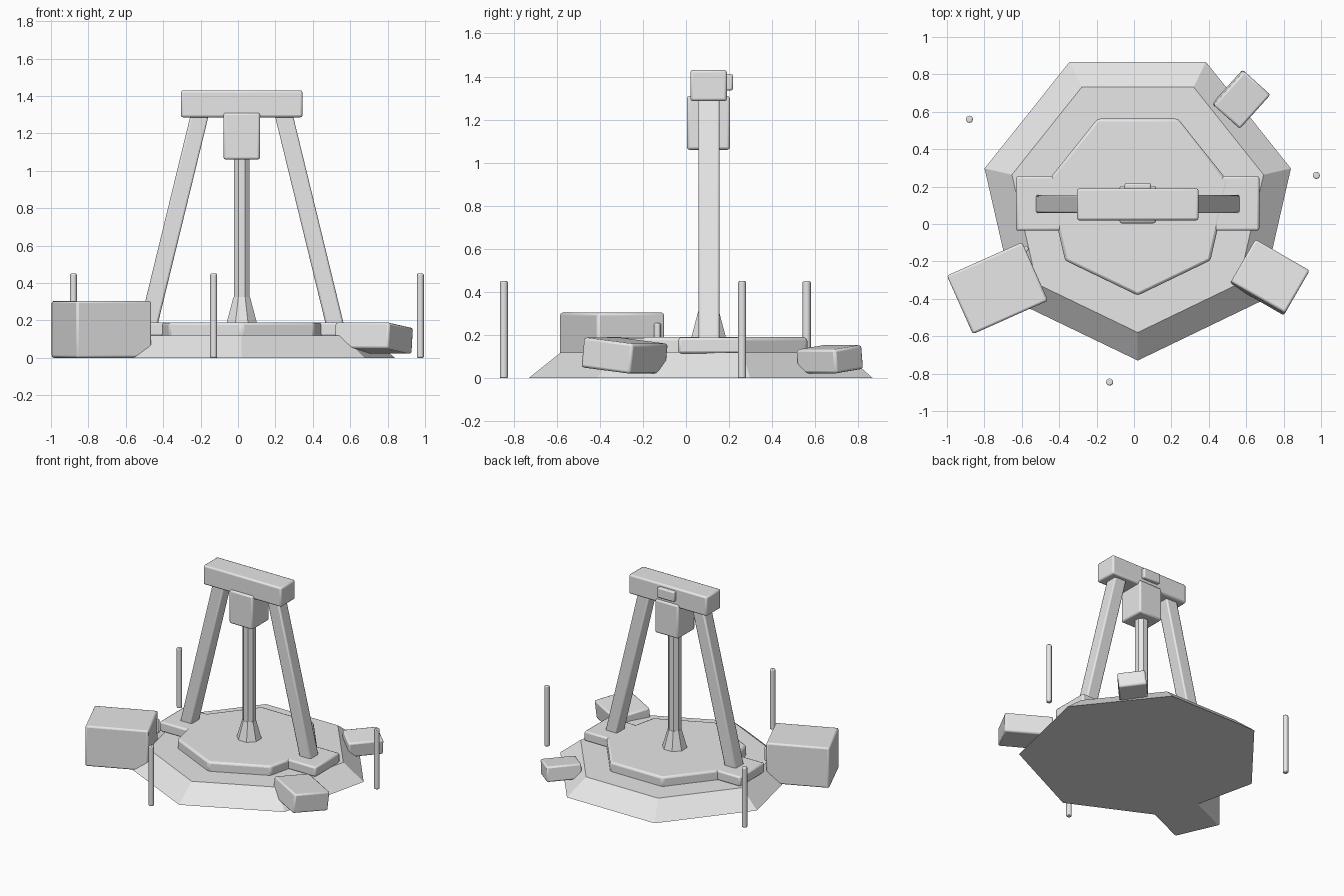
import bpy, math

if "Cube" in bpy.data.objects:
    bpy.data.objects.remove(bpy.data.objects["Cube"])

grey = bpy.data.materials.new("plain grey")
grey.diffuse_color = (0.8, 0.8, 0.8, 1)
grey.use_nodes = True
grey.node_tree.nodes["Principled BSDF"].inputs["Base Color"].default_value = grey.diffuse_color
CX, CY = 0.02, 0.11      # centre of the mound and rig


def finish(ob, name, bevel):
    ob.name = name
    ob.data.materials.append(grey)
    if bevel:
        bpy.ops.object.transform_apply(location=False, rotation=False, scale=True)
        m = ob.modifiers.new("soft edges", 'BEVEL')
        m.width, m.segments = bevel, 2
        m.limit_method, m.angle_limit = 'ANGLE', math.radians(30)
    bpy.ops.object.shade_smooth_by_angle(angle=math.radians(30))
    return ob


def box(name, loc, size, rot=(0, 0, 0), bevel=0.012):
    bpy.ops.mesh.primitive_cube_add(size=1, location=loc,
                                    rotation=[math.radians(a) for a in rot])
    ob = bpy.context.object
    ob.scale = size
    return finish(ob, name, bevel)


def prism(name, sides, x, y, z0, z1, r0, r1, turn=0, bevel=0.0):
    bpy.ops.mesh.primitive_cone_add(vertices=sides, radius1=r0, radius2=r1, depth=z1 - z0,
                                    location=(x, y, (z0 + z1) / 2))
    ob = bpy.context.object
    # start the ring of corners at the front (-y), then turn
    for v in ob.data.vertices:
        a = math.radians(180 + turn)
        px, py = v.co.x, v.co.y
        v.co.x = px * math.cos(a) - py * math.sin(a)
        v.co.y = px * math.sin(a) + py * math.cos(a)
    return finish(ob, name, bevel)


# Seven-sided mound and slab
prism("mound", 7, CX, CY, 0, 0.12, 0.84, 0.69)
prism("slab", 7, CX, CY + 0.005, 0.10, 0.19, 0.497, 0.497, bevel=0.015)

# Feet and leaning legs, mirrored about the rig centre
for side, s in (("left", -1), ("right", 1)):
    box(side + "_foot", (CX + s * 0.53, CY, 0.152), (0.24, 0.292, 0.074))
    leg = box(side + "_leg", (CX, 0.107, 0), (0.097, 0.098, 1), bevel=0.01)
    for v in leg.data.vertices:
        top = v.co.z > 0
        v.co.x += s * (0.222 if top else 0.502)
        v.co.z = 1.31 if top else 0.16

# Top beam, rear plate and motor block
box("beam", (CX, 0.105, 1.358), (0.65, 0.17, 0.145))
box("rear_plate", (CX, 0.195, 1.373), (0.14, 0.045, 0.075), bevel=0.008)
box("motor_block", (CX, 0.104, 1.185), (0.195, 0.2, 0.25))

# Drill shaft and its collar
prism("shaft", 8, CX, 0.105, 0.18, 1.08, 0.046, 0.046, turn=22.5)
prism("collar", 8, CX, 0.105, 0.185, 0.325, 0.088, 0.048, turn=22.5)

# Crates lying around the mound
box("large_crate", (-0.73, -0.343, 0.152), (0.44, 0.342, 0.304), (0, 0, 24))
box("front_crate", (0.725, -0.285, 0.105), (0.335, 0.265, 0.14), (-6.5, 0, -30))
box("back_crate", (0.573, 0.667, 0.088), (0.245, 0.192, 0.112), (6.5, 0, 48))
prism("crate_knob", 12, -0.58, -0.133, 0.155, 0.255, 0.016, 0.016, bevel=0.005)

# Marker stakes
for i, (x, y) in enumerate(((-0.88, 0.56), (0.975, 0.26), (-0.13, -0.845))):
    prism("stake_%d" % (i + 1), 12, x, y, 0, 0.45, 0.019, 0.019, bevel=0.006)
